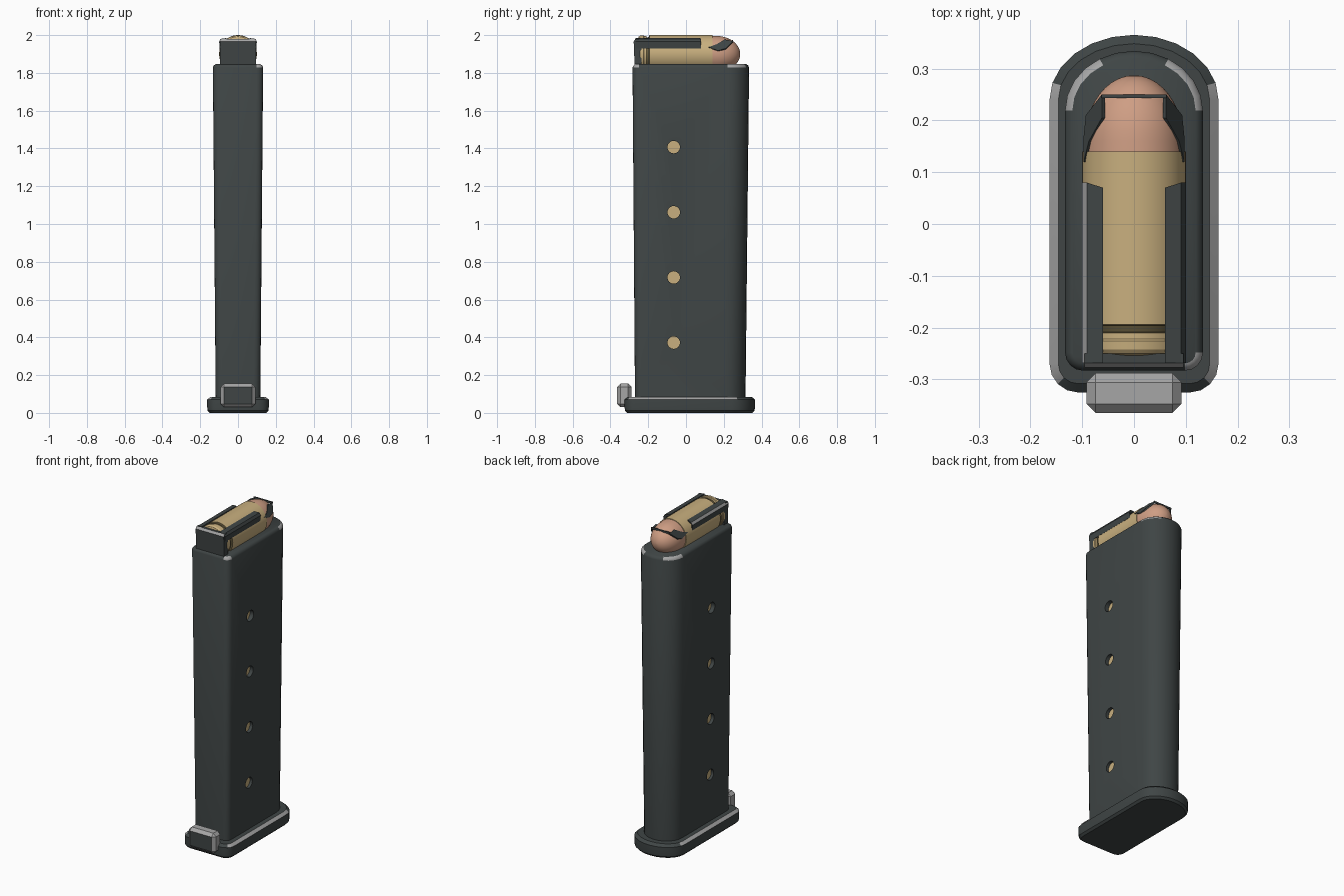
import bpy, bmesh, math
from mathutils import Vector

if "Cube" in bpy.data.objects:
    bpy.data.objects.remove(bpy.data.objects["Cube"])


def material(name, r, g, b):
    m = bpy.data.materials.new(name)
    m.diffuse_color = (r, g, b, 1)
    m.use_nodes = True
    m.node_tree.nodes["Principled BSDF"].inputs["Base Color"].default_value = m.diffuse_color
    return m


DARK = material("gunmetal", 0.05, 0.06, 0.06)
WORN = material("worn_edge_grey", 0.38, 0.38, 0.38)
BRASS = material("brass", 0.58, 0.43, 0.21)
GROOVE = material("dark_brass", 0.14, 0.11, 0.05)
COPPER = material("copper", 0.62, 0.34, 0.23)


def finish(name, bm, mats, rule=None, angle=35):
    """Turn a bmesh into an object; rule(face) gives the material slot."""
    bmesh.ops.recalc_face_normals(bm, faces=bm.faces)
    if rule:
        for f in bm.faces:
            f.material_index = rule(f)
    me = bpy.data.meshes.new(name)
    bm.to_mesh(me)
    bm.free()
    for m in mats:
        me.materials.append(m)
    ob = bpy.data.objects.new(name, me)
    bpy.context.collection.objects.link(ob)
    shade(ob, angle)
    return ob


def shade(ob, angle=35):
    bpy.ops.object.select_all(action='DESELECT')
    ob.select_set(True)
    bpy.context.view_layer.objects.active = ob
    bpy.ops.object.shade_smooth_by_angle(angle=math.radians(angle))


def loft(name, rings, mats, rule=None, angle=35):
    """Skin closed rings of points and cap both ends."""
    bm = bmesh.new()
    vs = [[bm.verts.new(p) for p in r] for r in rings]
    n = len(rings[0])
    for a, b in zip(vs, vs[1:]):
        for i in range(n):
            j = (i + 1) % n
            bm.faces.new((a[i], a[j], b[j], b[i]))
    bm.faces.new(vs[0])
    bm.faces.new(vs[-1])
    return finish(name, bm, mats, rule, angle)


def box(name, lo, hi, mats, bevel=0, rule=None):
    bm = bmesh.new()
    bmesh.ops.create_cube(bm, size=1)
    lo, hi = Vector(lo), Vector(hi)
    for v in bm.verts:
        v.co = (lo + hi) / 2 + Vector(a * b for a, b in zip(v.co, hi - lo))
    if bevel:
        bmesh.ops.bevel(bm, geom=bm.edges[:], offset=bevel, segments=1, affect='EDGES')
    return finish(name, bm, mats, rule, 20)


def outline(z, hw, y0, y1, depth, r, inset=0):
    """D-shaped outline: small corners at the front, half ellipse at the back."""
    hw, y0, y1, r = hw - inset, y0 + inset, y1 - inset, max(r - inset, 0.008)
    yc = y1 - depth + inset
    pts = []
    for i in range(5):
        a = math.radians(-90 + 22.5 * i)
        pts.append((hw - r + r * math.cos(a), y0 + r + r * math.sin(a), z))
    for i in range(13):
        a = math.pi * i / 12
        pts.append((hw * math.cos(a), yc + (y1 - yc) * math.sin(a), z))
    for i in range(5):
        a = math.radians(180 + 22.5 * i)
        pts.append((-hw + r + r * math.cos(a), y0 + r + r * math.sin(a), z))
    return pts


# Tapered body with a chamfered, partly worn rim
def body_rule(f):
    c = f.calc_center_median()
    rim = c.z > 1.825 and abs(f.normal.z) < 0.95
    return int(rim and abs(c.x) > 0.06 and (c.y > 0.21 or (c.x > 0.1 and c.y < -0.24)))


top = (0.133, -0.283, 0.334, 0.115, 0.035)
body = loft("body", [
    outline(0.07, 0.118, -0.27, 0.315, 0.105, 0.035),
    outline(1.828, *top),
    outline(1.838, *top, inset=0.004),
    outline(1.846, *top, inset=0.014)], [DARK, WORN], body_rule, 40)

# Witness holes through both sides, with the rounds showing inside
for i in range(4):
    z = 0.372 + 0.345 * i
    for part, half, rad, mat in (("hole_cutter", 0.2, 0.033, DARK),
                                 ("inner_round", 0.104, 0.0335, BRASS)):
        ring = [(rad * math.cos(k * math.pi / 12) - 0.065,
                 rad * math.sin(k * math.pi / 12) + z) for k in range(24)]
        ob = loft(part, [[(x, y, h) for y, h in ring] for x in (-half, half)], [mat])
        if part == "hole_cutter":
            mod = body.modifiers.new("hole", 'BOOLEAN')
            mod.operation, mod.object, mod.solver = 'DIFFERENCE', ob, 'EXACT'
            bpy.context.view_layer.objects.active = body
            bpy.ops.object.modifier_apply(modifier=mod.name)
            bpy.data.objects.remove(ob)
shade(body, 40)


# Base plate with worn side edges
def base_rule(f):
    c = f.calc_center_median()
    return int(c.z > 0.072 and 0.1 < f.normal.z < 0.95
               and abs(c.x) > 0.135 and c.y < 0.27)


base = (0.163, -0.325, 0.365, 0.125, 0.055)
loft("base_plate", [
    outline(0.0, *base, inset=0.014),
    outline(0.012, *base, inset=0.002),
    outline(0.03, *base),
    outline(0.07, *base),
    outline(0.085, *base, inset=0.017)], [DARK, WORN], base_rule, 30)

# Front tab, dark on its front face
box("front_tab", (-0.092, -0.365, 0.03), (0.092, -0.288, 0.155), [WORN, DARK], 0.018,
    lambda f: int(f.normal.y < -0.9))

# Feed lips: back wall, back corners and two folded rails
back = [(-0.272, 1.84), (-0.277, 1.966), (-0.268, 1.98), (-0.25, 1.98), (-0.25, 1.84)]
loft("lip_back", [[(x, y, z) for y, z in back] for x in (-0.096, 0.096)], [DARK, WORN],
     lambda f: int(f.normal.z > 0.3 and f.normal.y < -0.3), 20)
rail = [(0.096, 1.93), (0.1, 1.965), (0.091, 1.98), (0.06, 1.985),
        (0.06, 1.972), (0.085, 1.966), (0.088, 1.93)]
for s, side in ((1, "right"), (-1, "left")):
    loft("lip_rail_" + side,
         [[(s * x, y + (0.01 if y > 0 and x > 0.09 else 0), z) for x, z in rail]
          for y in (-0.268, 0.07)], [DARK, WORN],
         lambda f: int(f.normal.x < -0.5 and f.normal.z > 0.4), 20)
    xs = sorted((s * 0.086, s * 0.096))
    box("lip_corner_" + side, (xs[0], -0.27, 1.84), (xs[1], -0.235, 1.96), [DARK])


# Top round, turned around the y axis
def turned(name, profile, mats, rule=None):
    rings = [[(r * math.cos(k * math.pi / 24), y, 1.9 + r * math.sin(k * math.pi / 24))
              for k in range(48)] for y, r in profile]
    return loft(name, rings, mats, rule, 30)


turned("cartridge_case",
       [(-0.254, 0.08), (-0.25, 0.092), (-0.242, 0.098), (-0.226, 0.099), (-0.222, 0.096),
        (-0.21, 0.096), (-0.208, 0.086), (-0.196, 0.09), (-0.194, 0.1), (0.14, 0.1)],
       [BRASS, GROOVE],
       lambda f: int(-0.2105 < f.calc_center_median().y < -0.1945))
nose = [(0.16 + 0.127 * math.sin(a), 0.0955 * math.cos(a))
        for a in (math.radians(9 * i) for i in range(10))]
turned("bullet", [(0.13, 0.0965)] + nose + [(0.287, 0.001)], [COPPER])

# Follower ears hugging the bullet, joined by a thin bar
ear = [(0.097, 0.12, 1.937), (0.097, 0.17, 1.918), (0.093, 0.21, 1.93),
       (0.062, 0.25, 1.968), (0.062, 0.205, 1.977), (0.087, 0.16, 1.951)]
for s, side in ((1, "right"), (-1, "left")):
    loft("ear_" + side, [[(s * (x - d), y, z - d) for x, y, z in ear]
                         for d in (0, 0.006)], [DARK], None, 20)
box("ear_bar", (-0.063, 0.243, 1.964), (0.063, 0.25, 1.975), [DARK])
